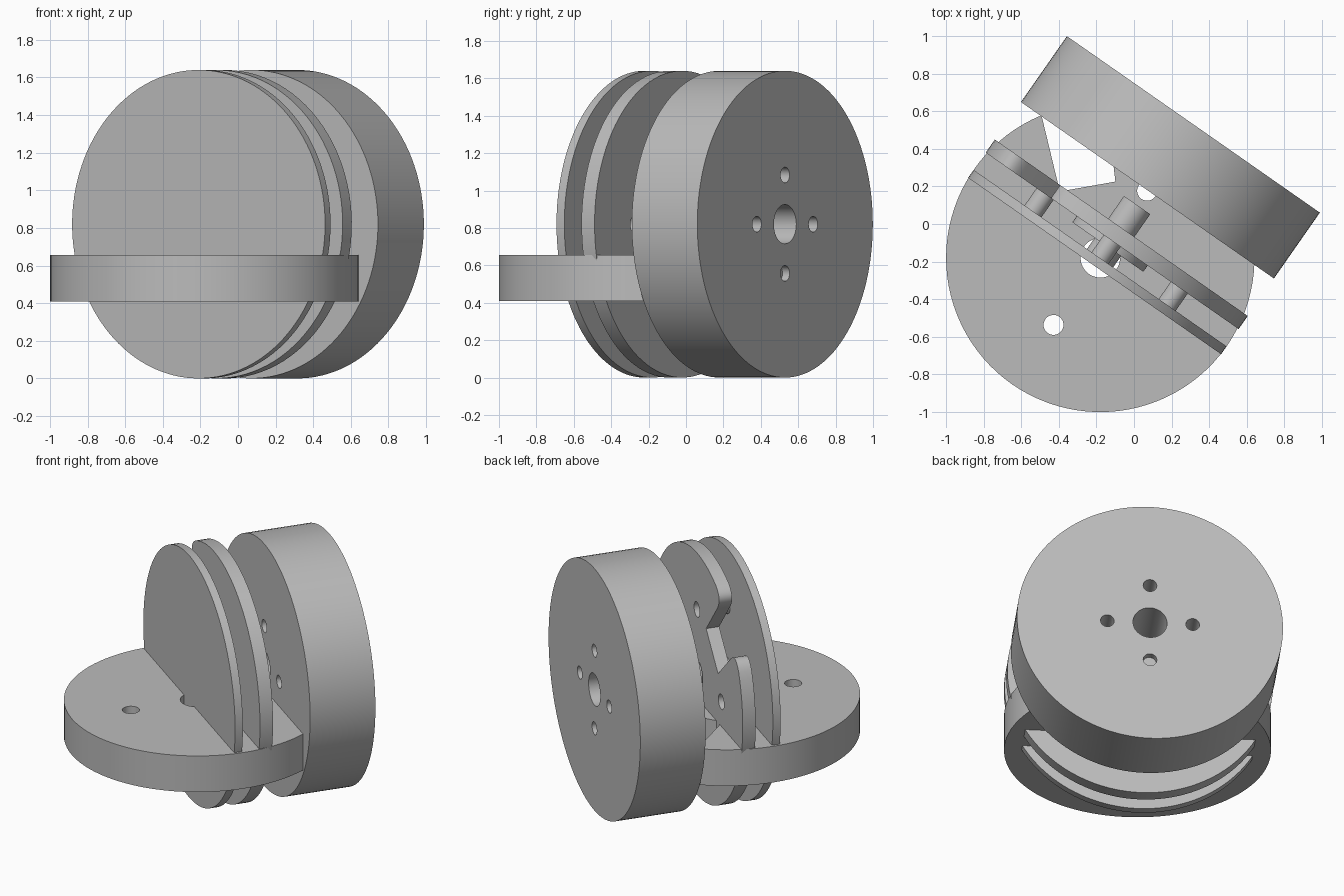
import bpy
import bmesh
from math import sin, cos, asin, pi, radians
from mathutils import Matrix, Vector

old = bpy.data.objects.get("Cube")
if old:
    bpy.data.objects.remove(old, do_unlink=True)

R = 0.82            # radius shared by every large disc
BOLT = 0.435        # bolt circle radius of the notched discs
U = Vector((0.82, -0.572, 0)).normalized()   # sideways across the discs
N = Vector((-U.y, U.x, 0))                   # along the shaft, towards the back
Z = Vector((0, 0, 1))
AXIS = U * -0.044 + Z * R                    # a point on the shaft axis

grey = bpy.data.materials.new("plain_grey")
grey.use_nodes = True
grey.diffuse_color = (0.5, 0.5, 0.5, 1)
grey.node_tree.nodes["Principled BSDF"].inputs["Base Color"].default_value = (0.5, 0.5, 0.5, 1)


def frame(origin, x, y):
    w = x.cross(y)
    return Matrix((x, y, w)).transposed().to_4x4() @ Matrix.Identity(4) if origin is None else \
        Matrix.Translation(origin) @ Matrix((x, y, w)).transposed().to_4x4()


UPRIGHT = frame(AXIS, U, Z)                  # local depth runs along -N
FLAT = frame(U * -0.044 + N * -0.25, U, N)   # local depth runs along Z


def circle(r, centre=(0, 0), n=96):
    return [(centre[0] + r * cos(2 * pi * i / n), centre[1] + r * sin(2 * pi * i / n))
            for i in range(n)]


def notched(fillet):
    """Disc outline with a slot on the upper left diagonal and rounded lips."""
    inner, half_in, half_out = 0.385, 0.15, 0.175
    d = Vector((-1, 1)).normalized()
    t = Vector((-1, -1)).normalized()
    lip_angle = asin(half_out / R)
    turn = lip_angle + fillet / R

    def corner(side):
        lip = d * R * cos(lip_angle) + t * side * half_out
        root = d * inner + t * side * half_in
        a = d * R * cos(turn) + t * side * R * sin(turn)
        b = lip + (root - lip).normalized() * fillet
        curve = [a * (1 - k) ** 2 + lip * 2 * k * (1 - k) + b * k * k
                 for k in [i / 8 for i in range(9)]] if fillet else [lip]
        return curve + [root]

    steps = 90
    angles = [turn + (2 * pi - 2 * turn) * i / steps for i in range(1, steps)]
    arc = [d * R * cos(a) + t * R * sin(a) for a in angles]
    return corner(1)[::-1] + arc + corner(-1)


def prism(bm, outline, low, high):
    base = bm.faces.new([bm.verts.new((p[0], p[1], low)) for p in outline])
    out = bmesh.ops.extrude_face_region(bm, geom=[base])
    top = [v for v in out["geom"] if isinstance(v, bmesh.types.BMVert)]
    bmesh.ops.translate(bm, verts=top, vec=(0, 0, high - low))


def make(name, shapes, matrix):
    bm = bmesh.new()
    for outline, low, high in shapes:
        prism(bm, outline, low, high)
    bmesh.ops.recalc_face_normals(bm, faces=bm.faces)
    mesh = bpy.data.meshes.new(name)
    bm.to_mesh(mesh)
    bm.free()
    mesh.materials.append(grey)
    ob = bpy.data.objects.new(name, mesh)
    ob.matrix_world = matrix
    bpy.context.collection.objects.link(ob)
    return ob


def finish(ob):
    bpy.ops.object.select_all(action='DESELECT')
    ob.select_set(True)
    bpy.context.view_layer.objects.active = ob
    bpy.ops.object.shade_smooth_by_angle(angle=radians(30))


def drill(ob, matrix, low, high, centre_r, hole_r, ring):
    """Cut a centre bore and four holes around it."""
    holes = [(circle(centre_r, n=48), low - 0.05, high + 0.05)]
    for i in range(4):
        c = (ring * cos(i * pi / 2), ring * sin(i * pi / 2))
        holes.append((circle(hole_r, c, 32), low - 0.05, high + 0.05))
    cutter = make("hole_cutter", holes, matrix)
    cutter.hide_render = True
    mod = ob.modifiers.new("holes", 'BOOLEAN')
    mod.operation = 'DIFFERENCE'
    mod.solver = 'EXACT'
    mod.object = cutter
    bpy.context.view_layer.update()
    bpy.context.view_layer.objects.active = ob
    bpy.ops.object.modifier_apply(modifier=mod.name)
    bpy.data.objects.remove(cutter, do_unlink=True)


# Thick wheel at the back, with a bore and four bolt holes
wheel = make("thick_wheel", [(circle(R, n=128), -0.615, -0.188)], UPRIGHT)
drill(wheel, UPRIGHT, -0.615, -0.188, 0.105, 0.042, 0.263)
finish(wheel)

# Upright notched disc
disc = make("notched_disc", [(notched(0.12), 0.055, 0.14)], UPRIGHT)
drill(disc, UPRIGHT, 0.055, 0.14, 0.105, 0.05, BOLT)
finish(disc)

# Plain cover disc at the front
finish(make("cover_disc", [(circle(R, n=128), 0.252, 0.303)], UPRIGHT))

# Horizontal base plate with the same notch
plate = make("base_plate", [(notched(0), 0.41, 0.655)], FLAT)
drill(plate, FLAT, 0.41, 0.655, 0.105, 0.053, BOLT)
finish(plate)

# Shaft, hub and spacer pins joining the discs
finish(make("shaft", [(circle(0.085, n=48), -0.092, 0.26)], UPRIGHT))
finish(make("hub", [(circle(0.23, n=64), 0.135, 0.18)], UPRIGHT))
for i, side in enumerate(("right", "top", "left", "bottom")):
    c = (BOLT * cos(i * pi / 2), BOLT * sin(i * pi / 2))
    finish(make(side + "_spacer_pin", [(circle(0.055, c, 32), 0.135, 0.26)], UPRIGHT))
